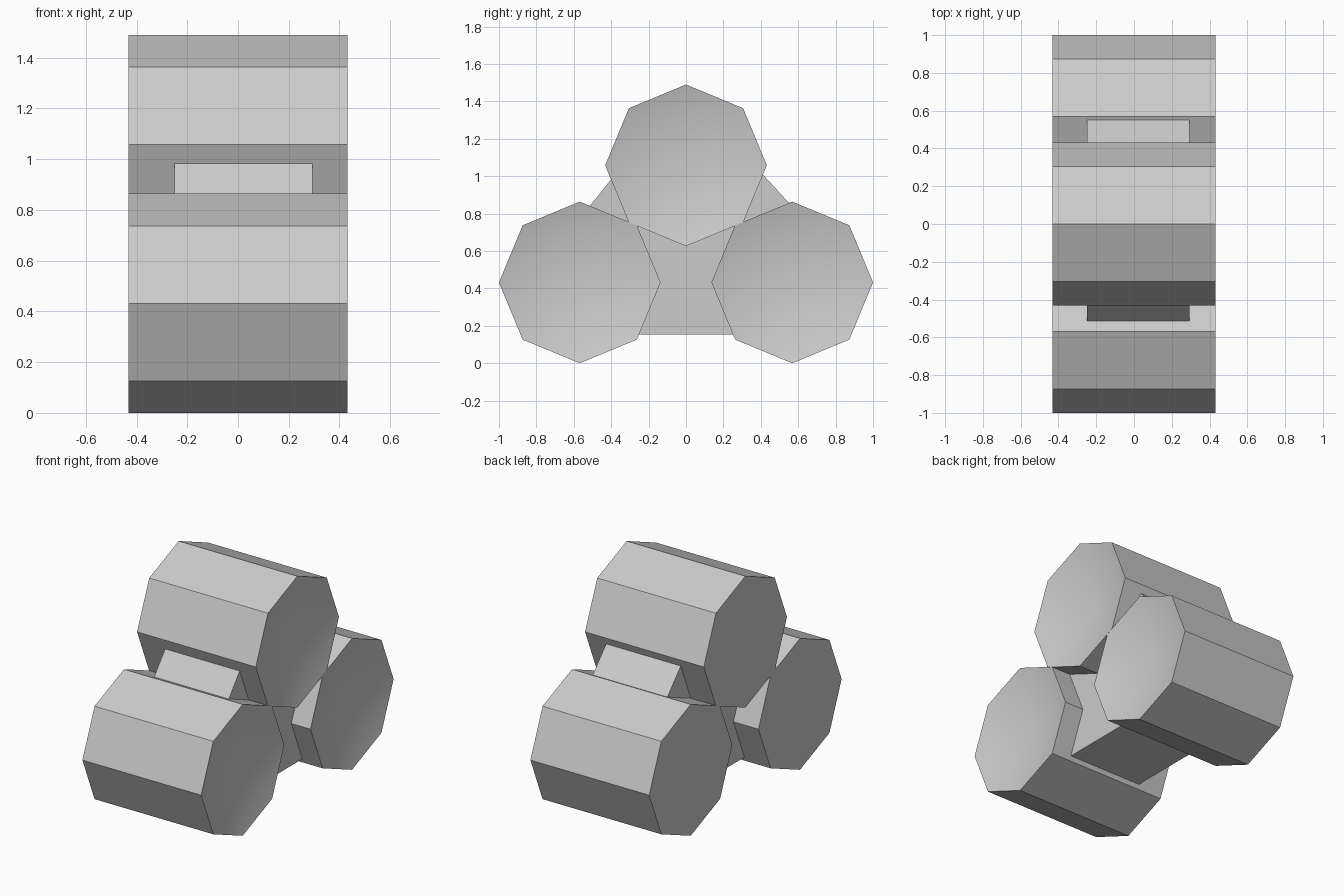
import bpy, bmesh
from math import cos, sin, pi

cube = bpy.data.objects.get("Cube")
if cube:
    bpy.data.objects.remove(cube, do_unlink=True)

grey = bpy.data.materials.new("plain grey")
grey.use_nodes = True
colour = (0.6, 0.6, 0.6, 1)
grey.diffuse_color = colour
grey.node_tree.nodes["Principled BSDF"].inputs["Base Color"].default_value = colour


def prism(name, profile, x_start, x_end, dish=0):
    """Extrude a closed (y, z) profile along x; optionally sink its left end."""
    bm = bmesh.new()
    face = bm.faces.new([bm.verts.new((x_start, y, z)) for y, z in profile])
    ext = bmesh.ops.extrude_face_region(bm, geom=[face], use_keep_orig=True)
    moved = [v for v in ext["geom"] if isinstance(v, bmesh.types.BMVert)]
    bmesh.ops.translate(bm, verts=moved, vec=(x_end - x_start, 0, 0))
    bmesh.ops.recalc_face_normals(bm, faces=bm.faces)
    if dish:
        cap = max(bm.faces, key=lambda f: f.calc_center_median().x)
        poked = bmesh.ops.poke(bm, faces=[cap])
        poked["verts"][0].co.x -= dish
        for f in poked["faces"]:
            f.smooth = True
    mesh = bpy.data.meshes.new(name)
    bm.to_mesh(mesh)
    bm.free()
    mesh.materials.append(grey)
    obj = bpy.data.objects.new(name, mesh)
    bpy.context.collection.objects.link(obj)


# Three stacked octagonal drums, corner up, with a shallow dish in the left end
RADIUS = 0.432
for name, y, z in (("front_drum", -0.568, RADIUS),
                   ("back_drum", 0.568, RADIUS),
                   ("top_drum", 0, 1.058)):
    octagon = [(y + RADIUS * sin(i * pi / 4), z + RADIUS * cos(i * pi / 4))
               for i in range(8)]
    prism(name, octagon, -RADIUS, RADIUS, dish=0.12)

# Recessed core joining the drums, set slightly off centre
core = [(-0.4, 0.155), (0.4, 0.155), (0.75, 0.64),
        (0.1, 1.347), (-0.1, 1.357), (-0.7, 0.61)]
prism("core_block", core, -0.25, 0.293)
